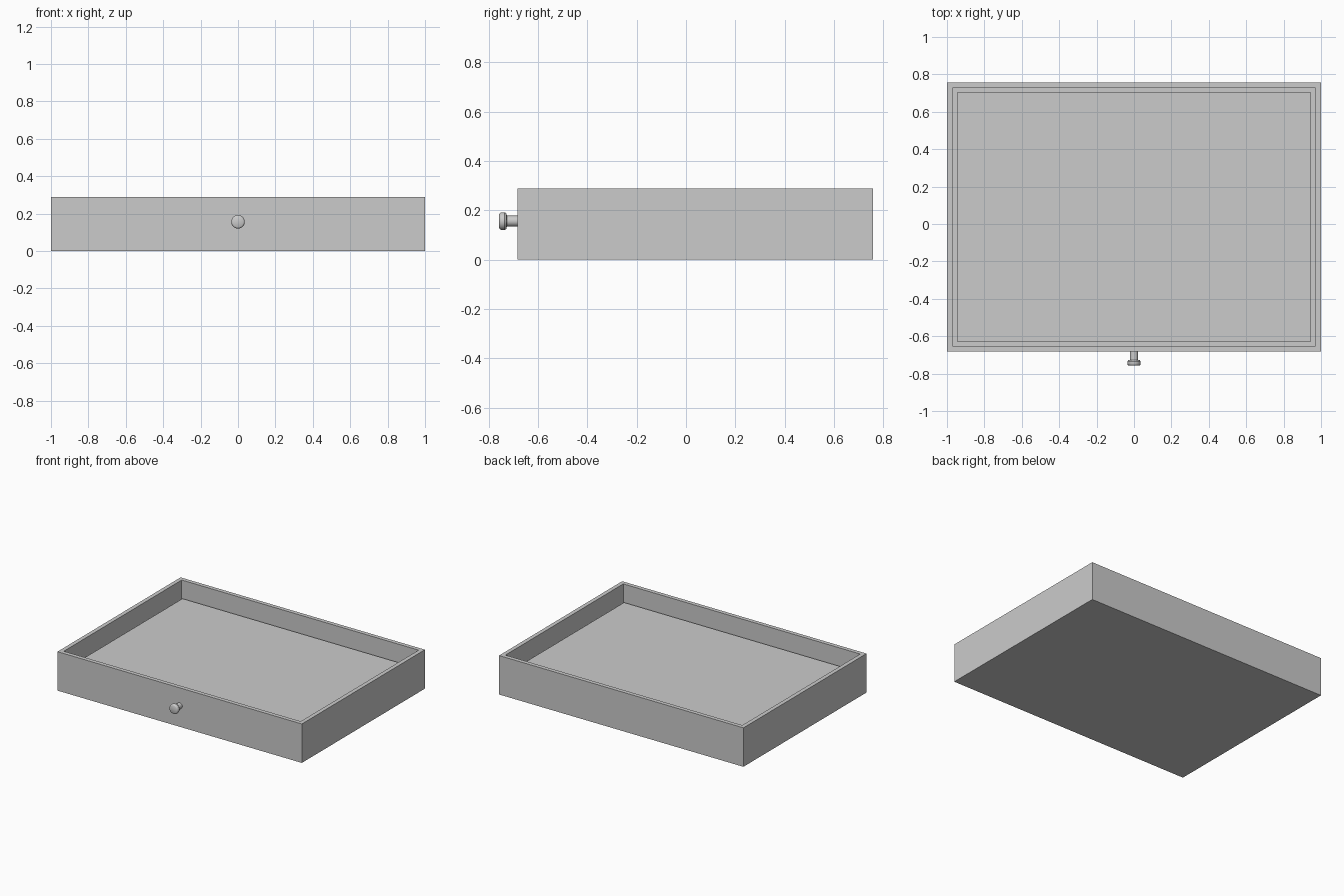
import bpy, bmesh, math
from mathutils import Matrix, Vector

if "Cube" in bpy.data.objects:
    bpy.data.objects.remove(bpy.data.objects["Cube"])

FRONT, BACK = -0.682, 0.757      # outer faces of the tray in y
HEIGHT, WALL, GAP = 0.288, 0.045, 0.008
FLOOR_TOP, BASE = 0.165, 0.03


def new_object(name, bm):
    bmesh.ops.recalc_face_normals(bm, faces=bm.faces)
    mesh = bpy.data.meshes.new(name)
    bm.to_mesh(mesh)
    bm.free()
    obj = bpy.data.objects.new(name, mesh)
    bpy.context.collection.objects.link(obj)
    return obj


def box(bm, lo, hi):
    lo, hi = Vector(lo), Vector(hi)
    m = Matrix.Translation((lo + hi) / 2) @ Matrix.Diagonal((*(hi - lo), 1))
    return bmesh.ops.create_cube(bm, size=1, matrix=m)["verts"]


# Tray: solid block whose top is inset for the rim and pushed down
bm = bmesh.new()
box(bm, (-1, FRONT, 0), (1, BACK, HEIGHT))
bm.normal_update()
top = max(bm.faces, key=lambda f: f.calc_center_median().z)
bmesh.ops.inset_individual(bm, faces=[top], thickness=WALL - 0.002)
inner = bmesh.ops.extrude_discrete_faces(bm, faces=[top])["faces"][0]
for v in inner.verts:
    v.co.z = BASE
new_object("tray_walls", bm)

# Floor panel, leaving a narrow groove along the walls
bm = bmesh.new()
inset = WALL + GAP
box(bm, (-1 + inset, FRONT + inset, BASE), (1 - inset, BACK - inset, FLOOR_TOP))
new_object("floor_panel", bm)

# Knob: lathed profile of (radius, y), from the front wall to the tip
profile = [(0.022, FRONT + 0.004), (0.022, -0.726), (0.031, -0.728),
           (0.036, -0.735), (0.036, -0.748), (0.033, -0.754),
           (0.028, -0.757), (0, -0.757)]
bm = bmesh.new()
verts = [bm.verts.new((r, y, 0.156)) for r, y in profile]
edges = [bm.edges.new(pair) for pair in zip(verts, verts[1:])]
bmesh.ops.spin(bm, geom=verts + edges, cent=(0, 0, 0.156), axis=(0, 1, 0),
               angle=2 * math.pi, steps=32)
bmesh.ops.remove_doubles(bm, verts=bm.verts, dist=0.0001)
knob = new_object("pull_knob", bm)
bpy.context.view_layer.objects.active = knob
knob.select_set(True)
bpy.ops.object.shade_smooth_by_angle(angle=math.radians(35))
